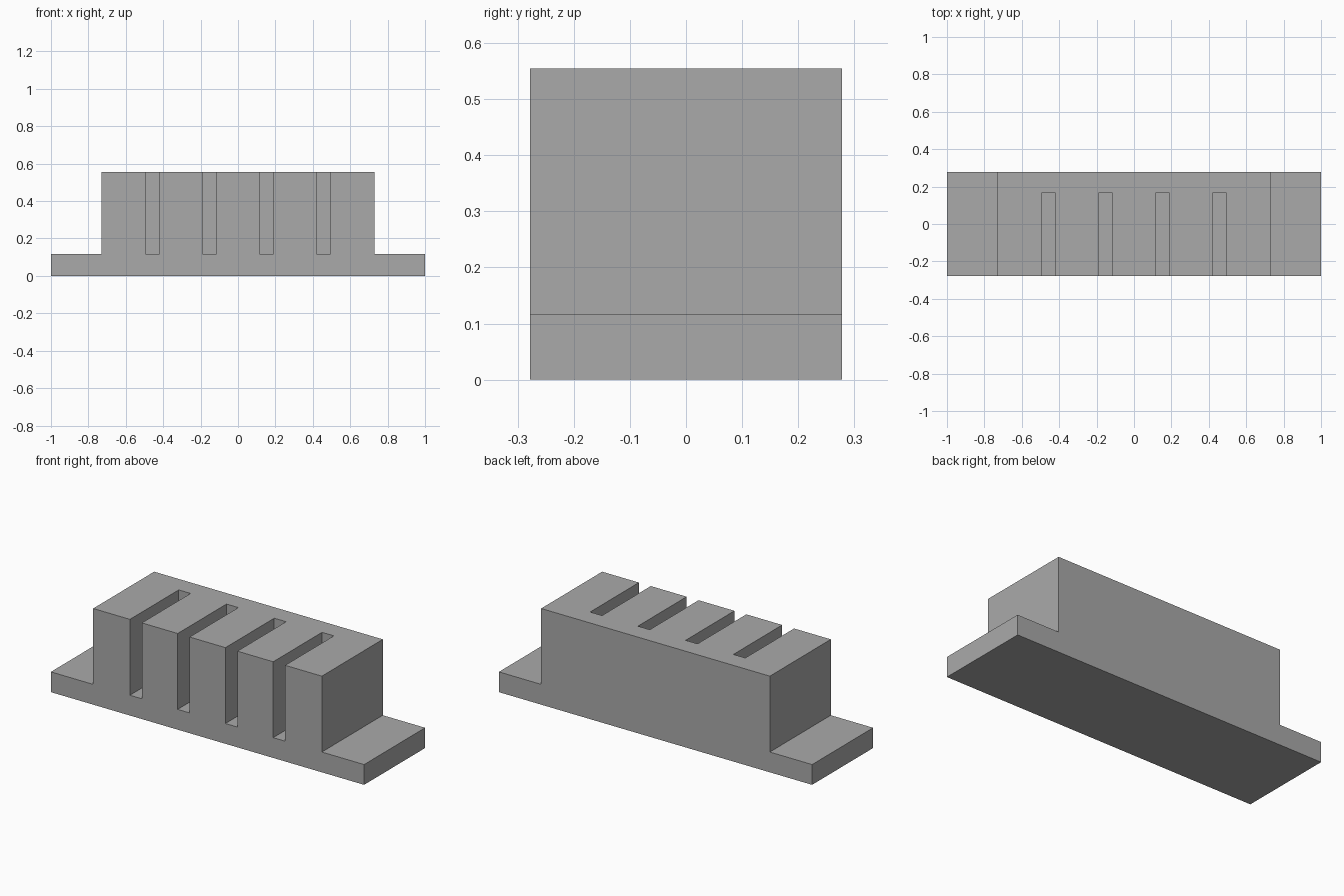
import bpy
import bmesh

cube = bpy.data.objects.get("Cube")
if cube:
    bpy.data.objects.remove(cube, do_unlink=True)

HALF_DEPTH = 0.278
BASE_TOP, BLOCK_TOP = 0.117, 0.555
BLOCK_HALF = 0.73
SLOT_WIDTH, SLOT_PITCH, SLOT_BACK = 0.076, 0.305, 0.167

grey = bpy.data.materials.new("plain grey")
grey.use_nodes = True
colour = (0.4, 0.4, 0.4, 1)
grey.diffuse_color = colour
grey.node_tree.nodes["Principled BSDF"].inputs["Base Color"].default_value = colour


def extrude_profile(name, points, y_front, y_back):
    """Extrude a closed front (x, z) outline along y."""
    bm = bmesh.new()
    face = bm.faces.new([bm.verts.new((x, y_front, z)) for x, z in points])
    result = bmesh.ops.extrude_face_region(bm, geom=[face])
    moved = [v for v in result["geom"] if isinstance(v, bmesh.types.BMVert)]
    bmesh.ops.translate(bm, verts=moved, vec=(0, y_back - y_front, 0))
    bmesh.ops.recalc_face_normals(bm, faces=bm.faces)
    mesh = bpy.data.meshes.new(name)
    bm.to_mesh(mesh)
    bm.free()
    mesh.materials.append(grey)
    obj = bpy.data.objects.new(name, mesh)
    bpy.context.collection.objects.link(obj)
    return obj


# Flanged block: low base with a tall centre, from a mirrored outline
right_half = [(1, 0), (1, BASE_TOP), (BLOCK_HALF, BASE_TOP), (BLOCK_HALF, BLOCK_TOP)]
outline = right_half + [(-x, z) for x, z in reversed(right_half)]
block = extrude_profile("slotted_block", outline, -HALF_DEPTH, HALF_DEPTH)

# Four slots, open at the front and top, closed by the back wall
cutters = []
for i in range(4):
    x = (i - 1.5) * SLOT_PITCH
    left, right = x - SLOT_WIDTH / 2, x + SLOT_WIDTH / 2
    top = BLOCK_TOP + 0.1
    cutter = extrude_profile(
        "slot_cutter",
        [(left, BASE_TOP), (right, BASE_TOP), (right, top), (left, top)],
        -HALF_DEPTH - 0.1, SLOT_BACK)
    cutter.hide_render = True
    cutters.append(cutter)
    cut = block.modifiers.new("slot", "BOOLEAN")
    cut.operation = "DIFFERENCE"
    cut.solver = "EXACT"
    cut.object = cutter

# Apply the cuts and discard the cutters
bpy.context.view_layer.objects.active = block
block.select_set(True)
for modifier in list(block.modifiers):
    bpy.ops.object.modifier_apply(modifier=modifier.name)
for cutter in cutters:
    bpy.data.objects.remove(cutter, do_unlink=True)
